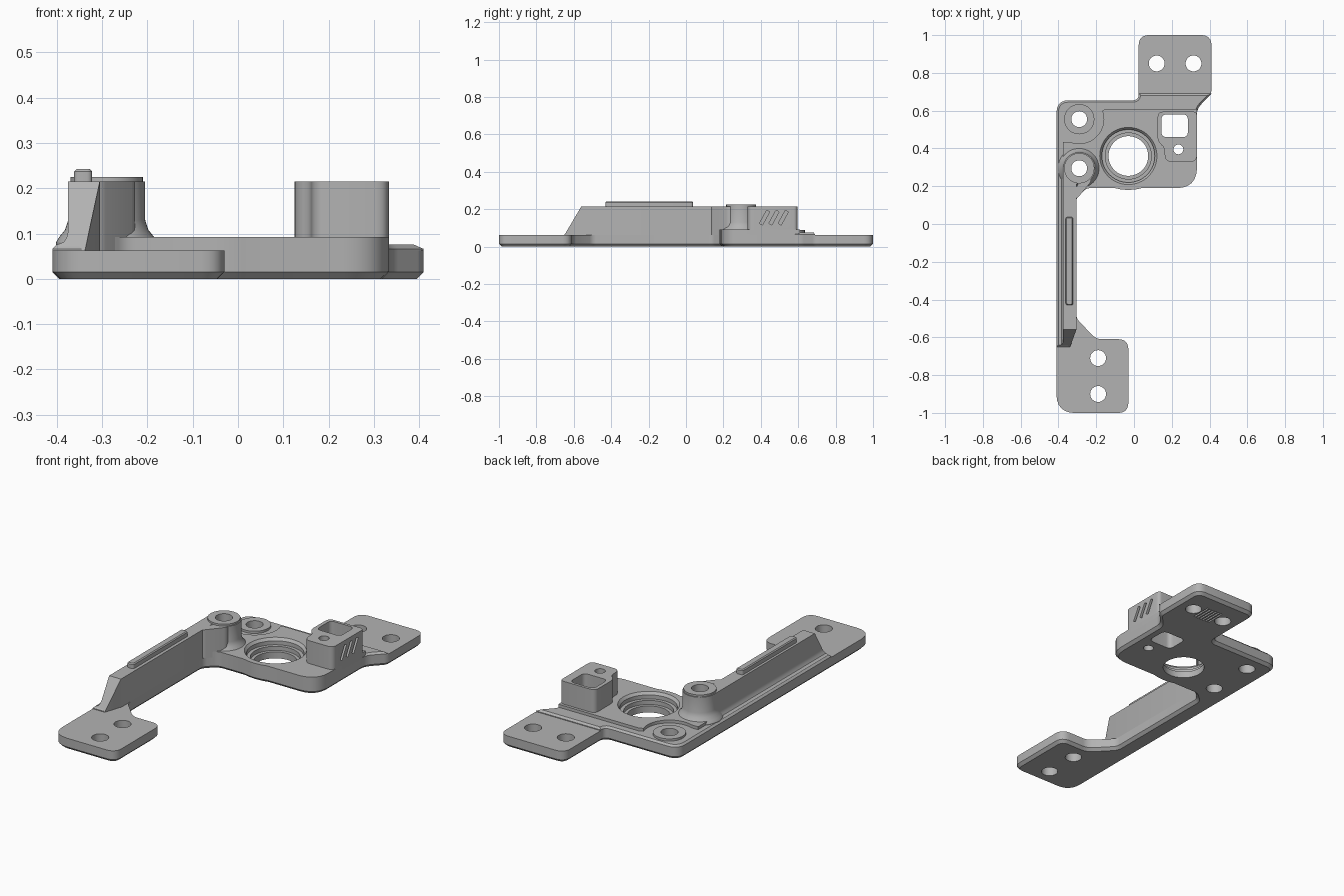
import bpy, bmesh, math
from mathutils import Vector, Matrix

old = bpy.data.objects.get("Cube")
if old:
    bpy.data.objects.remove(old, do_unlink=True)

grey = bpy.data.materials.new("plain grey")
grey.use_nodes = True
grey.diffuse_color = (0.45, 0.45, 0.45, 1)
grey.node_tree.nodes["Principled BSDF"].inputs["Base Color"].default_value = grey.diffuse_color
parts = []


def finish(name, bm):
    bmesh.ops.recalc_face_normals(bm, faces=bm.faces)
    mesh = bpy.data.meshes.new(name)
    bm.to_mesh(mesh)
    bm.free()
    mesh.materials.append(grey)
    obj = bpy.data.objects.new(name, mesh)
    bpy.context.collection.objects.link(obj)
    parts.append(obj)
    return obj


def skin(bm, rings):
    """Join equal point rings and cap both ends."""
    loops = [[bm.verts.new(p) for p in ring] for ring in rings]
    n = len(loops[0])
    for a, b in zip(loops, loops[1:]):
        for i in range(n):
            j = (i + 1) % n
            bm.faces.new((a[i], a[j], b[j], b[i]))
    bm.faces.new(loops[0][::-1])
    bm.faces.new(loops[-1])


def rounded(corners, steps=6):
    """Corners are (x, y) or (x, y, radius), counter-clockwise."""
    out = []
    for i, c in enumerate(corners):
        p = Vector(c[:2])
        if len(c) == 2:
            out.append(p)
            continue
        a = p + (Vector(corners[i - 1][:2]) - p).normalized() * c[2]
        b = p + (Vector(corners[(i + 1) % len(corners)][:2]) - p).normalized() * c[2]
        for k in range(steps + 1):
            t = k / steps
            q = p * 0.9 + (a + b) * 0.05
            out.append(a * (1 - t) ** 2 + q * 2 * t * (1 - t) + b * t * t)
    return out


def inset(pts, d):
    out = []
    for i, p in enumerate(pts):
        u = (p - pts[i - 1]).normalized()
        v = (pts[(i + 1) % len(pts)] - p).normalized()
        n = Vector((-u.y - v.y, u.x + v.x)).normalized()
        out.append(p + n * d / max(0.4, n.dot(Vector((-u.y, u.x)))))
    return out


def add_plate(bm, corners, levels):
    """Levels are (inset, height) pairs from bottom to top."""
    pts = rounded(corners)
    skin(bm, [[(p.x, p.y, z) for p in inset(pts, d)] for d, z in levels])


def plate(name, corners, levels):
    bm = bmesh.new()
    add_plate(bm, corners, levels)
    return finish(name, bm)


def add_turned(bm, centre, profile, n=48):
    cx, cy = centre
    skin(bm, [[(cx + r * math.cos(2 * math.pi * i / n), cy + r * math.sin(2 * math.pi * i / n), z)
               for i in range(n)] for r, z in profile])


def turned(name, centre, profile):
    bm = bmesh.new()
    add_turned(bm, centre, profile)
    return finish(name, bm)


BOSS_TALL, BOSS_LOW, BEARING = (-0.29, 0.295), (-0.29, 0.555), (-0.03, 0.36)
front_edge = [(-0.305, 0.14, 0.02), (-0.25, 0.19, 0.02), (-0.1, 0.19), (-0.07, 0.183),
              (-0.03, 0.18), (0.01, 0.183), (0.04, 0.19), (0.333, 0.19, 0.1)]

# Base with both mounting tabs and a chamfered underside
plate("base_plate", [(-0.41, -1, 0.09), (-0.03, -1, 0.05), (-0.03, -0.61, 0.05), (-0.2, -0.61, 0.03),
                     (-0.305, -0.5, 0.02)] + front_edge +
      [(0.333, 0.61, 0.03), (0.41, 0.69, 0.02), (0.41, 1, 0.05), (0.025, 1, 0.05),
       (0.025, 0.655, 0.03), (-0.41, 0.655, 0.06)],
      [(0.015, 0), (0, 0.015), (0, 0.062)])

# Low rim that carries the body
plate("rim_ledge", [(-0.41, -0.65), (-0.345, -0.65), (-0.345, 0.195), (0.333, 0.195, 0.1),
                    (0.333, 0.61, 0.03), (0.41, 0.69), (0.025, 0.69), (0.025, 0.655, 0.03),
                    (-0.41, 0.655, 0.06)],
      [(0, 0.062), (0, 0.066), (0.01, 0.076)])

# Body plate, cut back around the low boss
arc = [(BOSS_LOW[0] + 0.13 * math.cos(math.radians(a)), BOSS_LOW[1] + 0.13 * math.sin(math.radians(a)))
       for a in range(20, -111, -10)]
plate("body_plate", front_edge + [(0.333, 0.61), (-0.15, 0.61)] + arc + [(-0.375, 0.433), (-0.375, 0.14)],
      [(0, 0.062), (0, 0.092)])

# Screw bosses
turned("tall_boss", BOSS_TALL, [(0.112, 0.062), (0.112, 0.08), (0.105, 0.092), (0.092, 0.108),
                                (0.085, 0.13), (0.085, 0.215), (0.08, 0.215), (0.08, 0.225)])
turned("low_boss", BOSS_LOW, [(0.08, 0.062), (0.08, 0.088)])

# Long wall with a sloped front end and filleted outer foot
section = [(-0.305, 0.062), (-0.305, 0.215), (-0.375, 0.215), (-0.375, 0.105),
           (-0.378, 0.092), (-0.385, 0.081), (-0.398, 0.076), (-0.398, 0.062)]
slope = [(x, -0.65 + (z - 0.062) * 0.59, z) for x, z in section]
slope[0] = (-0.338, -0.65, 0.062)
wall_bm = bmesh.new()
skin(wall_bm, [slope] + [[(x, y, z) for x, z in section] for y in (-0.55, 0.29)])
finish("long_wall", wall_bm)
plate("wall_gusset", [(-0.34, 0.13), (-0.305, 0.13, 0.02), (-0.222, 0.23, 0.02), (-0.25, 0.3)],
      [(0, 0.062), (0, 0.215)])
plate("wall_ridge", [(-0.362, -0.43, 0.012), (-0.322, -0.43, 0.012), (-0.322, 0.037, 0.012),
                     (-0.362, 0.037, 0.012)], [(0, 0.21), (0, 0.237), (0.005, 0.242)])

# Pocket block
plate("pocket_block", [(0.165, 0.33, 0.03), (0.333, 0.33, 0.03), (0.333, 0.595, 0.02),
                       (0.125, 0.595, 0.03), (0.125, 0.43, 0.03), (0.16, 0.41, 0.02)],
      [(0, 0.092), (0, 0.215)])

# Cutter for every hole and groove
cut = bmesh.new()
for spot in (BOSS_TALL, BOSS_LOW, (0.12, 0.85), (0.315, 0.85), (-0.19, -0.71), (-0.19, -0.9)):
    add_turned(cut, spot, [(0.042, -0.05), (0.042, 0.3)], 32)
add_turned(cut, (0.235, 0.395), [(0.026, -0.05), (0.026, 0.3)], 24)
add_turned(cut, BEARING, [(0.105, -0.05), (0.105, 0.035), (0.122, 0.035), (0.122, 0.057),
                          (0.14, 0.057), (0.14, 0.078), (0.158, 0.1)], 64)
add_plate(cut, [(0.145, 0.46, 0.025), (0.285, 0.46, 0.025), (0.285, 0.58, 0.025), (0.145, 0.58, 0.025)],
          [(0, -0.05), (0, 0.3)])


def add_slot(centre, size, tilt=0.0):
    m = Matrix.Translation(centre) @ Matrix.Rotation(tilt, 4, 'X') @ Matrix.Diagonal((*size, 1))
    bmesh.ops.create_cube(cut, size=1, matrix=m)


for i in range(3):
    add_slot((0.333, 0.42 + 0.05 * i, 0.155), (0.024, 0.018, 0.08), -0.5)
for i in range(6):
    add_slot((0.172 + 0.018 * i, 0.85, 0), (0.009, 0.11, 0.016))
cutter = finish("hole_cutter", cut)
cutter.hide_render = True
parts.remove(cutter)

for obj in parts:
    if obj.name != "wall_ridge":
        mod = obj.modifiers.new("holes", 'BOOLEAN')
        mod.operation, mod.solver, mod.object = 'DIFFERENCE', 'EXACT', cutter
        bpy.context.view_layer.objects.active = obj
        bpy.ops.object.modifier_apply(modifier=mod.name)
bpy.data.objects.remove(cutter, do_unlink=True)

bpy.ops.object.select_all(action='DESELECT')
for obj in parts:
    obj.select_set(True)
bpy.context.view_layer.objects.active = parts[0]
bpy.ops.object.shade_smooth_by_angle(angle=math.radians(30))
